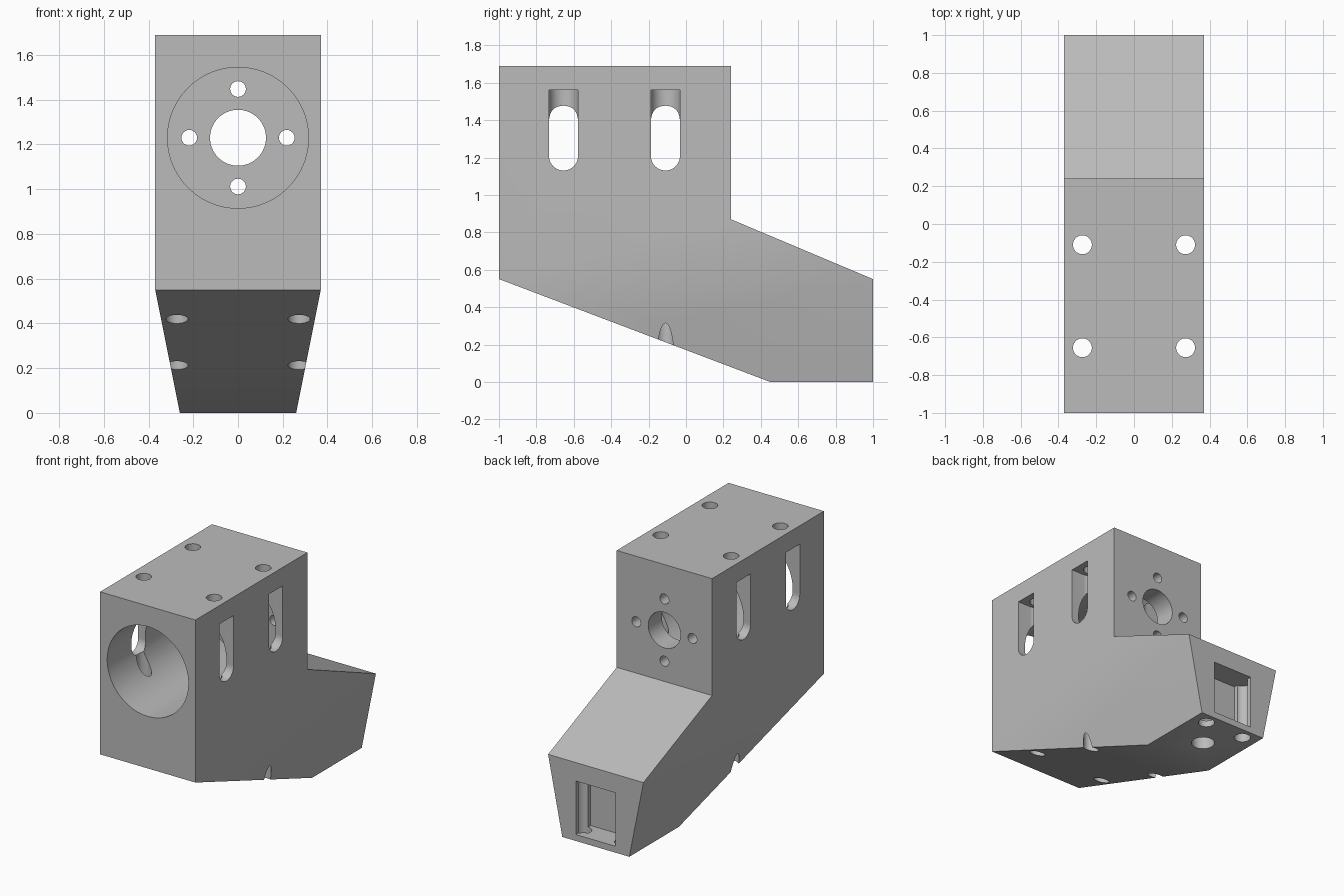
import bpy, bmesh, math
from mathutils import Matrix

if "Cube" in bpy.data.objects:
    bpy.data.objects.remove(bpy.data.objects["Cube"])

grey = bpy.data.materials.new("plain grey")
grey.diffuse_color = (0.5, 0.5, 0.5, 1)
grey.use_nodes = True
grey.node_tree.nodes["Principled BSDF"].inputs["Base Color"].default_value = grey.diffuse_color


def make_object(name, bm):
    bmesh.ops.recalc_face_normals(bm, faces=bm.faces[:])
    mesh = bpy.data.meshes.new(name)
    bm.to_mesh(mesh)
    bm.free()
    obj = bpy.data.objects.new(name, mesh)
    bpy.context.collection.objects.link(obj)
    mesh.materials.append(grey)
    return obj


# Bracket body: side profile (y, z), narrowing towards the base below z = 0.55
profile = [(-1, 0.55), (0.45, 0), (1, 0), (1, 0.55),
           (0.24, 0.87), (0.24, 1.69), (-1, 1.69)]
bm = bmesh.new()
sides = []
for s in (-1, 1):
    row = [bm.verts.new((s * (0.37 if z > 0.5 else 0.26), y, z)) for y, z in profile]
    bm.faces.new(row[:4])
    bm.faces.new([row[0]] + row[3:])
    sides.append(row)
for i in range(len(profile)):
    j = (i + 1) % len(profile)
    bm.faces.new((sides[0][i], sides[0][j], sides[1][j], sides[1][i]))
body = make_object("bracket_body", bm)


def cut(bm):
    """Subtract a temporary cutter from the body."""
    tool = make_object("cutter", bm)
    tool.hide_render = True
    mod = body.modifiers.new("cut", 'BOOLEAN')
    mod.operation, mod.solver, mod.object = 'DIFFERENCE', 'EXACT', tool
    bpy.context.view_layer.objects.active = body
    bpy.ops.object.modifier_apply(modifier=mod.name)
    bpy.data.objects.remove(tool)


def cylinder(axis, center, r, a, b, n=48):
    """Cylinder along an axis from a to b; center gives the other coordinates."""
    rot = {'X': Matrix.Rotation(math.pi / 2, 4, 'Y'),
           'Y': Matrix.Rotation(math.pi / 2, 4, 'X'), 'Z': Matrix()}[axis]
    pos = list(center)
    pos['XYZ'.index(axis)] = (a + b) / 2
    bm = bmesh.new()
    bmesh.ops.create_cone(bm, cap_ends=True, segments=n, radius1=r, radius2=r,
                          depth=b - a, matrix=Matrix.Translation(pos) @ rot)
    return bm


def prism(outline, z0, z1):
    """Plan outline (x, y) extruded upwards."""
    bm = bmesh.new()
    face = bm.faces.new([bm.verts.new((x, y, z0)) for x, y in outline])
    new = bmesh.ops.extrude_face_region(bm, geom=[face])["geom"]
    bmesh.ops.translate(bm, vec=(0, 0, z1 - z0),
                        verts=[v for v in new if isinstance(v, bmesh.types.BMVert)])
    return bm


# Large blind bore from the front, with shaft and fixing holes through the rear wall
cut(cylinder('Y', (0, 0, 1.23), 0.315, -1.2, 0.09, 96))
cut(cylinder('Y', (0, 0, 1.23), 0.125, -0.2, 0.5, 64))
for dx, dz in ((0.218, 0), (-0.218, 0), (0, 0.218), (0, -0.218)):
    cut(cylinder('Y', (dx, 0, 1.23 + dz), 0.035, -0.2, 0.5, 32))

# Side slots (rounded inside and below) with vertical bolt holes
R = 0.0775
for s in (-1, 1):
    for y in (-0.655, -0.11):
        arc = [math.pi / 2 + math.pi * i / 24 for i in range(25)]
        plan = [(s * (0.273 + R * math.cos(t)), y + R * math.sin(t)) for t in arc]
        plan += [(s * 0.5, y - R), (s * 0.5, y + R)]
        cut(prism(plan, 1.208, 1.56))
        cut(cylinder('X', (0, y, 1.208), R, min(s * 0.273, s * 0.5), max(s * 0.273, s * 0.5)))
        cut(cylinder('Z', (s * 0.273, y, 0), 0.05, -0.2, 1.9))

# Rectangular rear pocket with corner holes, and a blind hole under the foot
cut(prism([(-0.155, 0.835), (0.155, 0.835), (0.155, 1.1), (-0.155, 1.1)], 0.045, 0.42))
for s in (-1, 1):
    cut(cylinder('Z', (s * 0.153, 0.917, 0), 0.053, -0.2, 0.42))
cut(cylinder('Z', (0, 0.70, 0), 0.075, -0.2, 0.3))

# Smooth the round walls, keep the flat edges crisp
bpy.ops.object.select_all(action='DESELECT')
body.select_set(True)
bpy.context.view_layer.objects.active = body
bpy.ops.object.shade_smooth_by_angle(angle=math.radians(30))
